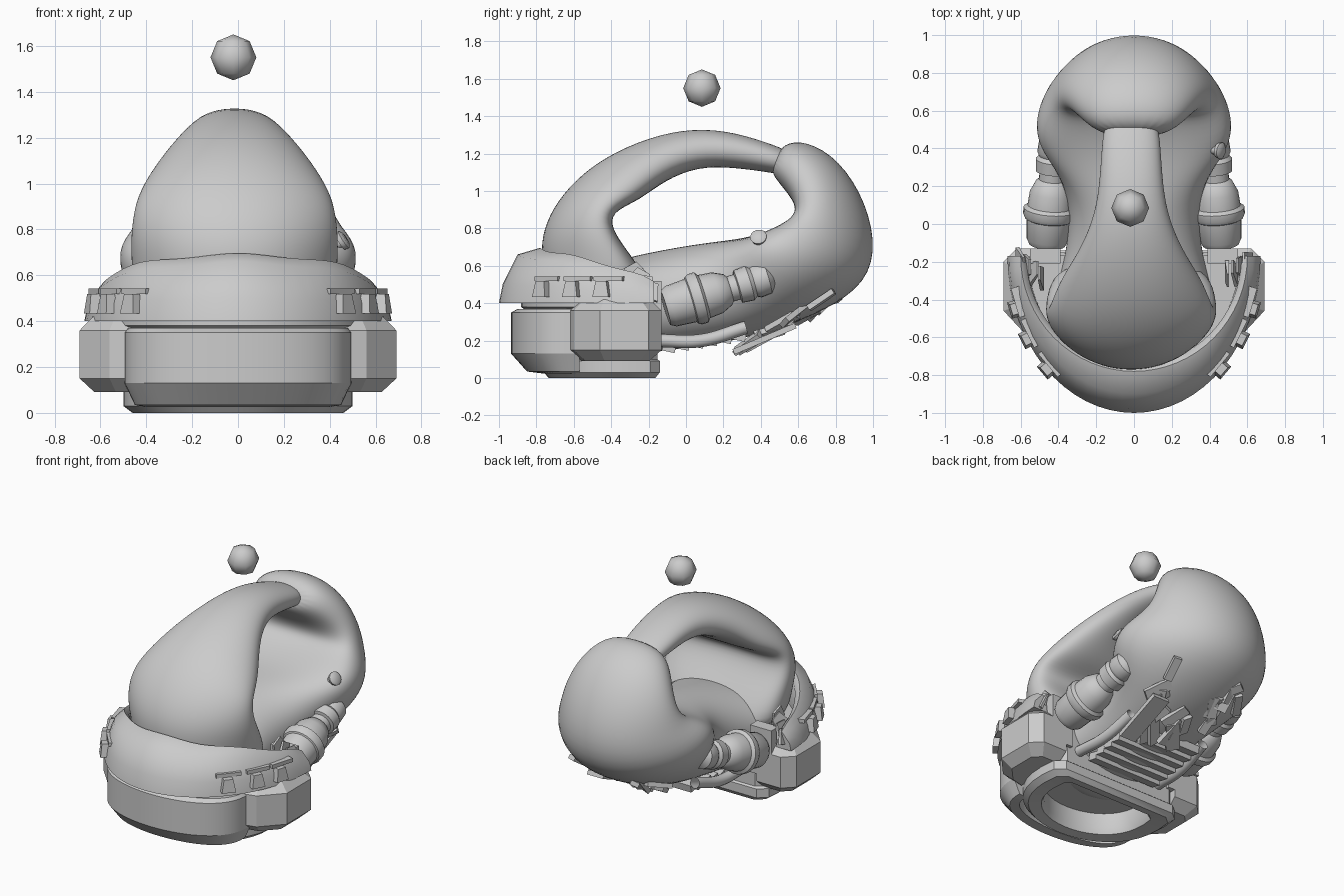
import bpy, bmesh, math, random
from mathutils import Vector, Matrix

if "Cube" in bpy.data.objects:
    bpy.data.objects.remove(bpy.data.objects["Cube"])

random.seed(4)


def finish(name, bm, subsurf=0, angle=35):
    bmesh.ops.recalc_face_normals(bm, faces=bm.faces)
    me = bpy.data.meshes.new(name)
    bm.to_mesh(me)
    bm.free()
    ob = bpy.data.objects.new(name, me)
    bpy.context.collection.objects.link(ob)
    if subsurf:
        mod = ob.modifiers.new("smooth", 'SUBSURF')
        mod.levels = mod.render_levels = subsurf
    bpy.ops.object.select_all(action='DESELECT')
    ob.select_set(True)
    bpy.context.view_layer.objects.active = ob
    bpy.ops.object.shade_smooth_by_angle(angle=math.radians(180 if subsurf else angle))
    return ob


def loft(name, rings, subsurf=0, angle=35):
    """Skin a list of equal-length closed rings and cap both ends."""
    bm = bmesh.new()
    vs = [[bm.verts.new(p) for p in r] for r in rings]
    n = len(rings[0])
    for a, b in zip(vs, vs[1:]):
        for i in range(n):
            j = (i + 1) % n
            bm.faces.new((a[i], a[j], b[j], b[i]))
    bm.faces.new(vs[0])
    bm.faces.new(vs[-1][::-1])
    return finish(name, bm, subsurf, angle)


def body_loft(name, sections, dx=0.0, n=20):
    """Sections: outer y,z, inner y,z, half width, inward bend of the flanks."""
    rings = []
    for oy, oz, iy, iz, w, bend in sections:
        ring = []
        for k in range(n):
            t = 2 * math.pi * k / n
            c, s = math.cos(t), math.sin(t)
            c = math.copysign(abs(c) ** 0.9, c)
            s = math.copysign(abs(s) ** 0.9, s) - 2 * bend * c * c
            ring.append((dx + w * c, (oy + iy) / 2 + s * (oy - iy) / 2,
                         (oz + iz) / 2 + s * (oz - iz) / 2))
        rings.append(ring)
    return loft(name, rings, 2)


def u_band(name, y0, profile, power=1.0, drop=0.0, wob=0.0, n=32, angle=35):
    """Sweep a profile of (half width, depth, z, drop weight) round the front."""
    rings = []
    for k in range(n + 1):
        t = math.pi * k / n
        c, s = math.cos(t), max(0, math.sin(t))
        z_off = -drop * (1 - s ** 0.7) + wob * math.cos(8 * t)
        rings.append([(a * c, y0 - b * s ** power, z + f * z_off) for a, b, z, f in profile])
    return loft(name, rings, 0, angle)


def stack(name, outline, levels, centre, angle=35):
    """Stack scaled copies of a flat outline: levels of (z, scale)."""
    cx, cy = centre
    return loft(name, [[(cx + (x - cx) * s, cy + (y - cy) * s, z) for x, y in outline]
                       for z, s in levels], 0, angle)


def turned(name, profile, start, end, n=24):
    """Revolve (distance, radius) about the axis start-end."""
    start, end = Vector(start), Vector(end)
    q = (end - start).to_track_quat('Z', 'Y')
    rings = [[start + q @ Vector((r * math.cos(2 * math.pi * k / n),
                                  r * math.sin(2 * math.pi * k / n), d)) for k in range(n)]
             for d, r in profile]
    return loft(name, rings)


def block(name, loc, size, rot=Matrix.Identity(3), taper=1.0):
    bm = bmesh.new()
    bmesh.ops.create_cube(bm, size=1)
    for v in bm.verts:
        k = taper if v.co.z > 0 else 1
        v.co = rot @ Vector((v.co.x * size[0] * k, v.co.y * size[1] * k,
                             v.co.z * size[2])) + Vector(loc)
    return finish(name, bm)


# Soft front dome narrowing into the top arch
body_loft("front_arch", [
    (-0.74, 0.42, -0.15, 0.36, 0.42, 0.15), (-0.78, 0.62, -0.22, 0.56, 0.45, 0.2),
    (-0.78, 0.76, -0.35, 0.72, 0.46, 0.25), (-0.72, 0.91, -0.415, 0.83, 0.45, 0.3),
    (-0.6, 1.06, -0.38, 0.90, 0.43, 0.27), (-0.43, 1.19, -0.25, 0.95, 0.38, 0.22),
    (-0.2, 1.29, -0.11, 1.06, 0.275, 0.12), (0.04, 1.34, 0.07, 1.13, 0.19, 0.05),
    (0.27, 1.315, 0.25, 1.125, 0.165, 0), (0.49, 1.24, 0.44, 1.10, 0.155, 0),
    (0.58, 1.2, 0.54, 1.08, 0.13, 0)], dx=-0.015)

# Rear lobe curling down and forward into the lower trunk
body_loft("rear_lobe", [
    (0.5, 1.235, 0.45, 1.12, 0.14, 0), (0.60, 1.28, 0.48, 1.06, 0.25, 0.05),
    (0.78, 1.21, 0.56, 0.97, 0.34, 0.15), (0.94, 1.01, 0.595, 0.90, 0.40, 0.25),
    (1.03, 0.73, 0.57, 0.84, 0.445, 0.32), (0.98, 0.50, 0.44, 0.78, 0.53, 0.28),
    (0.74, 0.35, 0.30, 0.745, 0.52, 0.16), (0.5, 0.26, 0.15, 0.73, 0.41, 0.04),
    (0.2, 0.18, 0.0, 0.71, 0.34, 0), (-0.12, 0.14, -0.22, 0.67, 0.36, 0),
    (-0.4, 0.12, -0.42, 0.62, 0.45, 0), (-0.55, 0.16, -0.55, 0.55, 0.4, 0)])

# Flared collar wrapped round the dome
u_band("collar", -0.17, [
    (0.67, 0.83, 0.40, 0), (0.66, 0.81, 0.50, 0.3), (0.63, 0.73, 0.655, 1),
    (0.60, 0.61, 0.69, 1), (0.57, 0.58, 0.66, 1), (0.56, 0.61, 0.40, 0)],
    drop=0.18, wob=0.006, angle=50)

# Belt core with a recessed opening underneath
arc = [(math.cos(math.pi * k / 20), max(0, math.sin(math.pi * k / 20))) for k in range(21)]
outline = [(0.5 * c, -0.3 - 0.46 * s ** 0.85) for c, s in arc]
outline += [(-0.49, -0.19), (-0.43, -0.14), (0.43, -0.14), (0.49, -0.19)]
stack("belt_core", outline, [(0.15, 0.68), (0.05, 0.68), (0.01, 0.72), (0.0, 0.92),
                             (0.03, 1.0), (0.09, 1.0), (0.10, 0.96), (0.39, 0.96)], (0, -0.44))
deck = [(0.6 * c, -0.25 - 0.64 * s) for c, s in arc] + [(-0.56, -0.16), (0.56, -0.16)]
stack("belt_deck", deck, [(0.36, 0.92), (0.38, 0.98), (0.42, 0.98)], (0, -0.46))

# Heavy chamfered front panel
u_band("belt_front", -0.57, [
    (0.48, 0.33, 0.37, 0), (0.495, 0.365, 0.35, 0), (0.495, 0.365, 0.13, 0),
    (0.45, 0.28, 0.035, 0), (0.40, 0.20, 0.025, 0), (0.40, 0.20, 0.36, 0)],
    power=0.75, angle=20)

# Mirrored side equipment
for side, tag in ((1, "right"), (-1, "left")):
    # Faceted hip pods
    pod = [(0.44, -0.63), (0.56, -0.60), (0.69, -0.46), (0.69, -0.20), (0.62, -0.13), (0.44, -0.13)]
    stack("hip_pod_" + tag, [(x * side, y) for x, y in pod],
          [(0.09, 0.72), (0.15, 1.0), (0.36, 1.0), (0.42, 0.75)], (0.46 * side, -0.37), 10)
    block("rear_bracket_" + tag, (0.47 * side, -0.17, 0.36), (0.16, 0.08, 0.32))

    # Stepped thruster joints
    turned("thruster_" + tag, [
        (0, 0.07), (0, 0.095), (0.03, 0.112), (0.14, 0.12), (0.145, 0.13), (0.165, 0.14),
        (0.20, 0.14), (0.215, 0.12), (0.29, 0.113), (0.35, 0.085), (0.36, 0.07), (0.40, 0.07),
        (0.405, 0.09), (0.47, 0.095), (0.49, 0.08), (0.51, 0.09), (0.57, 0.085), (0.60, 0.05)],
        (0.46 * side, -0.11, 0.375), (0.415 * side, 0.47, 0.545))

    # Trapezoid clips and their rail on the collar
    for y in (-0.77, -0.61, -0.45):
        s = (-0.17 - y) / 0.83
        x = 0.67 * math.sqrt(1 - s * s)
        rot = Matrix.Rotation(math.atan2(-s * 0.67, x / 0.67 * 0.83) * side, 3, 'Z')
        block("collar_clip_" + tag, (x * side, y, 0.475), (0.06, 0.09, 0.085), rot, 0.65)
        block("collar_rail_" + tag, ((x - 0.03) * side, y + 0.04, 0.53), (0.06, 0.16, 0.025), rot)

    # Torn flaps at the collar ends
    for k in range(4):
        rot = Matrix.Rotation(random.uniform(-0.6, 0.6), 3, 'X') @ \
            Matrix.Rotation(side * random.uniform(-0.5, 0.2), 3, 'Y')
        block("collar_flap_" + tag, (side * (0.60 - 0.035 * k), -0.2 - 0.025 * k, 0.47 + 0.03 * k),
              (0.02, 0.13, 0.10), rot, 0.6)

    # Hoses running under the trunk
    cu = bpy.data.curves.new("hose_" + tag, 'CURVE')
    cu.dimensions = '3D'
    cu.bevel_depth = 0.035
    sp = cu.splines.new('BEZIER')
    pts = [(0.32, -0.15, 0.2), (0.31, 0.08, 0.2), (0.29, 0.32, 0.27)]
    sp.bezier_points.add(len(pts) - 1)
    for bp, (x, y, z) in zip(sp.bezier_points, pts):
        bp.co = (x * side, y, z)
        bp.handle_left_type = bp.handle_right_type = 'AUTO'
    bpy.context.collection.objects.link(bpy.data.objects.new("hose_" + tag, cu))

# Overlapping slats on the underside
for k in range(6):
    block("belly_slat", (0, -0.09 + 0.075 * k, 0.165 + 0.012 * k), (0.52, 0.07, 0.05),
          Matrix.Rotation(-0.2, 3, 'X'))

# Broken plates below the rear lobe
block("long_plate", (0.27, 0.42, 0.21), (0.12, 0.36, 0.03), Matrix.Rotation(0.4, 3, 'X'))
for k in range(20):
    f = k / 19
    x = random.uniform(-0.3, 0.3)
    rot = Matrix.Rotation(0.55 + random.uniform(-0.25, 0.3), 3, 'X') @ \
        Matrix.Rotation(random.uniform(-0.4, 0.4), 3, 'Y') @ \
        Matrix.Rotation(random.uniform(-0.8, 0.8), 3, 'Z')
    block("tail_shard", (x, 0.33 + 0.44 * f, 0.17 + 0.23 * f + 0.5 * x * x),
          (random.uniform(0.05, 0.09), random.uniform(0.12, 0.22), 0.03), rot)

# Small button on one flank, and the floating ball
turned("side_button", [(-0.05, 0.025), (0, 0.025), (0.0, 0.04), (0.02, 0.045), (0.03, 0.03)],
       (0.445, 0.39, 0.745), (0.53, 0.375, 0.80), 14)
bm = bmesh.new()
bmesh.ops.create_uvsphere(bm, u_segments=8, v_segments=4, radius=0.1)
bmesh.ops.translate(bm, verts=bm.verts, vec=(-0.02, 0.085, 1.55))
finish("floating_ball", bm, 0, 60)
